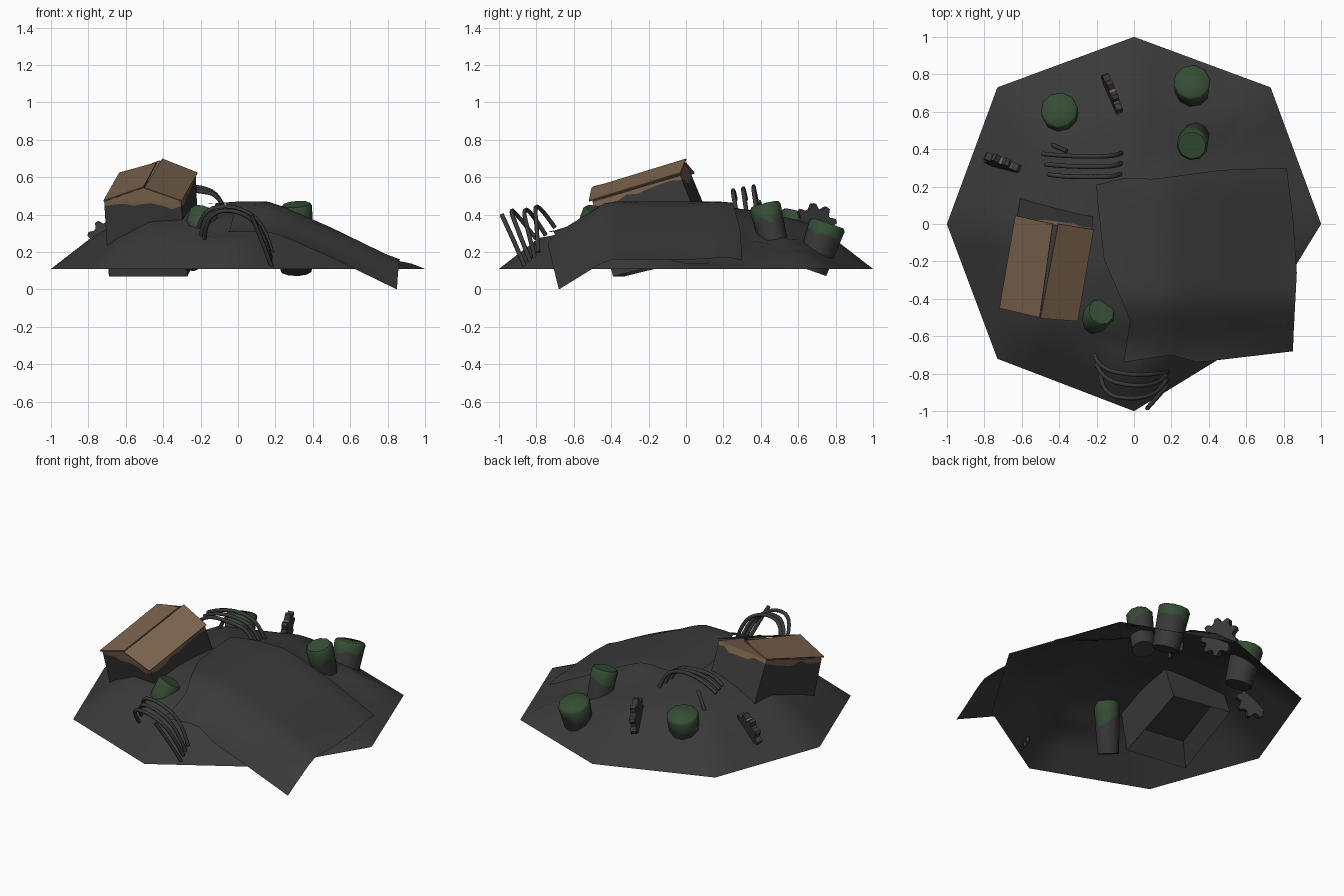
import bpy, bmesh, math, random
from mathutils import Vector

if "Cube" in bpy.data.objects:
    bpy.data.objects.remove(bpy.data.objects["Cube"])

random.seed(4)


def material(name, rgb):
    m = bpy.data.materials.new(name)
    m.diffuse_color = (*rgb, 1)
    m.use_nodes = True
    m.node_tree.nodes["Principled BSDF"].inputs["Base Color"].default_value = m.diffuse_color
    return m


GREY = material("dark_grey", (0.042, 0.042, 0.042))
BROWN = material("roof_brown", (0.2, 0.125, 0.075))
GREEN = material("moss_green", (0.036, 0.075, 0.036))


def make(name, verts, faces, mats, idx=None, smooth=None, fix=True):
    me = bpy.data.meshes.new(name)
    me.from_pydata([tuple(v) for v in verts], [], faces)
    for m in mats:
        me.materials.append(m)
    if idx:
        for p, i in zip(me.polygons, idx):
            p.material_index = i
    if fix:
        bm = bmesh.new()
        bm.from_mesh(me)
        bmesh.ops.recalc_face_normals(bm, faces=bm.faces)
        bm.to_mesh(me)
        bm.free()
    ob = bpy.data.objects.new(name, me)
    bpy.context.collection.objects.link(ob)
    if smooth:
        bpy.ops.object.select_all(action='DESELECT')
        ob.select_set(True)
        bpy.context.view_layer.objects.active = ob
        bpy.ops.object.shade_smooth_by_angle(angle=math.radians(smooth))
    return ob


def clamp(v):
    return max(0, min(1, v))


def interp(pts, t):
    if t <= pts[0][0]:
        return pts[0][1]
    for (a, p), (b, q) in zip(pts, pts[1:]):
        if t <= b:
            return p + (q - p) * (t - a) / (b - a)
    return pts[-1][1]


# heights of the draped slab and of the mound below it
def slab_z(x, y):
    return (interp([(-.2, .455), (.0, .47), (.16, .47), (.25, .44), (.5, .33), (.85, .16)], x)
            + interp([(-.68, -.16), (-.42, 0), (.22, 0), (.3, -.02)], y))


PROFILE = [(0, .445), (.25, .445), (.63, .365), (.78, .28), (1, .11)]


def mound_z(x, y, t):
    z = min(interp(PROFILE, t), slab_z(x, y) - .022)
    z -= .07 * clamp(x / .3) * clamp((y - .2) / .2) * clamp((1 - t) / .4)  # dip at the back right
    return max(.11, z)


# mound: octagonal rings
corners = [Vector(c) for c in [(1, 0), (.73, .73), (0, 1), (-.73, .73),
                               (-1, 0), (-.73, -.72), (0, -1), (.62, -.62)]]
SUB, RINGS = 5, 14
outline = [corners[i].lerp(corners[(i + 1) % 8], k / SUB) for i in range(8) for k in range(SUB)]
N = len(outline)
verts = [(0, 0, .44)]
for r in range(1, RINGS + 1):
    t = r / RINGS
    for p in outline:
        x, y = p * t
        verts.append((x, y, mound_z(x, y, t)))
faces = [(0, 1 + i, 1 + (i + 1) % N) for i in range(N)]
for r in range(RINGS - 1):
    a, b = 1 + r * N, 1 + (r + 1) * N
    faces += [(a + i, b + i, b + (i + 1) % N, a + (i + 1) % N) for i in range(N)]
make("mound", verts, faces, [GREY], smooth=60, fix=False)

# draped slab over the right half
G = 14
LEFT = [(-.74, -.06), (-.5, -.02), (-.16, -.16), (.21, -.2)]
RIGHT = [(-.68, .85), (-.3, .87), (0, .85), (.3, .81)]
FRONT = [(-.06, -.74), (.2, -.7), (.34, -.74), (.85, -.68)]
BACK = [(-.2, .21), (-.03, .25), (.1, .24), (.48, .29), (.81, .3)]
verts = []
for j in range(G + 1):
    for i in range(G + 1):
        u, y0 = i / G, -.72 + .98 * j / G
        x = interp(LEFT, y0) * (1 - u) + interp(RIGHT, y0) * u
        y = interp(FRONT, x) * (1 - j / G) + interp(BACK, x) * j / G
        verts.append((x, y, slab_z(x, y)))
faces = [(j * (G + 1) + i, j * (G + 1) + i + 1, (j + 1) * (G + 1) + i + 1, (j + 1) * (G + 1) + i)
         for j in range(G) for i in range(G)]
make("draped_slab", verts, faces, [GREY], smooth=40, fix=False)

# sunken hut: walls with a ragged brown band under the eaves
eave = [Vector(v) for v in [(-.715, -.43, .47), (-.305, -.5, .47), (-.225, -.03, .61), (-.625, .03, .61)]]
base = [Vector(v) for v in [(-.69, -.33, .07), (-.27, -.39, .07), (-.21, .13, .2), (-.6, .2, .2)]]
ridge_f, ridge_b = Vector((-.5, -.48, .545)), Vector((-.42, -.01, .69))
verts, faces, idx = [], [], []
SEG = 8
for s in range(4):
    for k in range(SEG + 1):
        f = k / SEG
        top, low = eave[s].lerp(eave[(s + 1) % 4], f), base[s].lerp(base[(s + 1) % 4], f)
        seam = .06 if k in (0, SEG) else random.uniform(.02, .11)
        o = len(verts)
        verts += [top, top.lerp(low, seam), low]
        if k < SEG:
            faces += [(o, o + 1, o + 4, o + 3), (o + 1, o + 2, o + 5, o + 4)]
            idx += [1, 0]
for a, b, c in ((eave[0], eave[1], ridge_f), (eave[2], eave[3], ridge_b)):
    o = len(verts)
    verts += [a, b, c]
    faces.append((o, o + 1, o + 2))
    idx.append(1)
# recessed underside
mid = sum(base, Vector()) / 4
o = len(verts)
verts += base + [b.lerp(mid, .35) + Vector((0, 0, .1)) for b in base]
faces += [(o + i, o + (i + 1) % 4, o + 4 + (i + 1) % 4, o + 4 + i) for i in range(4)] + [(o + 4, o + 5, o + 6, o + 7)]
idx += [0] * 5
make("hut_walls", verts, faces, [GREY, BROWN], idx)


# two roof panels, parted at the back of the ridge
def panel(name, quad):
    ob = make(name, quad, [(0, 1, 2, 3)], [BROWN], fix=False)
    mod = ob.modifiers.new("thickness", 'SOLIDIFY')
    mod.thickness = .006
    mod.offset = -1


panel("roof_left", [(-.72, -.45, .475), (-.505, -.5, .55), (-.435, 0, .68), (-.635, .045, .625)])
panel("roof_right", [(-.5, -.505, .545), (-.3, -.52, .475), (-.215, -.03, .625), (-.405, 0, .70)])


# tree stumps: moss on top with a ragged edge down the side
def stump(name, low, top, radius, seam=.7):
    low, top = Vector(low), Vector(top)
    axis = (top - low).normalized()
    u = axis.orthogonal().normalized()
    w = axis.cross(u)
    n, length = 10, (top - low).length
    verts, faces, idx = [], [], []
    for h, r, jag in ((0, .85, 0), (seam, .97, .1), (.95, 1, 0), (1, .88, 0)):
        for i in range(n):
            a = math.tau * i / n
            hh = (h + random.uniform(-jag, jag)) * length
            verts.append(low + axis * hh + (u * math.cos(a) + w * math.sin(a)) * radius * r)
    for ring in range(3):
        for i in range(n):
            j = (i + 1) % n
            faces.append((ring * n + i, ring * n + j, ring * n + n + j, ring * n + n + i))
            idx.append(1 if ring else 0)
    faces += [tuple(range(n)), tuple(range(3 * n, 4 * n))]
    idx += [0, 1]
    make(name, verts, faces, [GREY, GREEN], idx, smooth=50)


stump("stump_right", (.335, .49, .17), (.31, .42, .455), .085)
stump("stump_back", (.31, .67, .1), (.31, .76, .355), .1)
stump("stump_left", (-.38, .54, .16), (-.4, .61, .41), .1)
stump("stump_front", (-.28, -.58, .13), (-.175, -.47, .42), .08, .6)


# half-buried cog wheels
def cog(name, centre, along, radius, width, lean):
    along = Vector((*along, 0)).normalized()
    up = Vector((-along.y * lean, along.x * lean, 1)).normalized()
    axis = along.cross(up)
    n = 36
    verts = []
    for side in (-1, 1):
        for i in range(n):
            a = math.tau * i / n
            r = radius * (1 if i % 4 < 2 else .78)
            verts.append(Vector(centre) + (along * math.cos(a) + up * math.sin(a)) * r + axis * side * width / 2)
    faces = [(i, (i + 1) % n, n + (i + 1) % n, n + i) for i in range(n)]
    idx = [1 if i in (6, 10) else 0 for i in range(n)]
    faces += [tuple(range(n)), tuple(range(n, 2 * n))]
    make(name, verts, faces, [GREY, BROWN], idx + [0, 0])


cog("cog_back", (-.115, .685, .335), (.09, -.24), .125, .035, .1)
cog("cog_left", (-.695, .315, .265), (.23, -.1), .115, .04, .2)


# curved ribs sticking out of the mound
def rib(name, pts, thick=.012):
    cu = bpy.data.curves.new(name, 'CURVE')
    cu.dimensions = '3D'
    cu.bevel_depth = thick
    cu.bevel_resolution = 1
    cu.resolution_u = 5
    cu.use_fill_caps = True
    sp = cu.splines.new('NURBS')
    sp.points.add(len(pts) - 1)
    for p, c in zip(sp.points, pts):
        p.co = (*c, 1)
    sp.use_endpoint_u = True
    sp.order_u = 3
    cu.materials.append(GREY)
    bpy.context.collection.objects.link(bpy.data.objects.new(name, cu))


for i in range(3):
    y, d = .38 - .055 * i, .015 * i
    rib(f"back_rib_{i}", [(-.49 + d, y - .005, .48), (-.4, y - .015, .53), (-.22, y - .02, .56 - d),
                          (-.08, y - .015, .5), (-.05, y + .01, .34)])
rib("back_rib_stub", [(-.45, .43, .33), (-.41, .41, .42), (-.36, .39, .47)])
rib("front_rib_0", [(-.21, -.70, .33), (-.19, -.77, .43), (-.02, -.81, .45), (.14, -.80, .36), (.18, -.79, .2)])
rib("front_rib_1", [(-.2, -.75, .29), (-.17, -.83, .42), (.0, -.87, .43), (.14, -.85, .33), (.18, -.80, .14)])
rib("front_rib_2", [(-.18, -.80, .27), (-.17, -.91, .41), (.0, -.94, .43), (.14, -.90, .32), (.18, -.82, .12)])
rib("front_rib_stub", [(.18, -.86, .12), (.13, -.92, .26), (.07, -.985, .4)])
